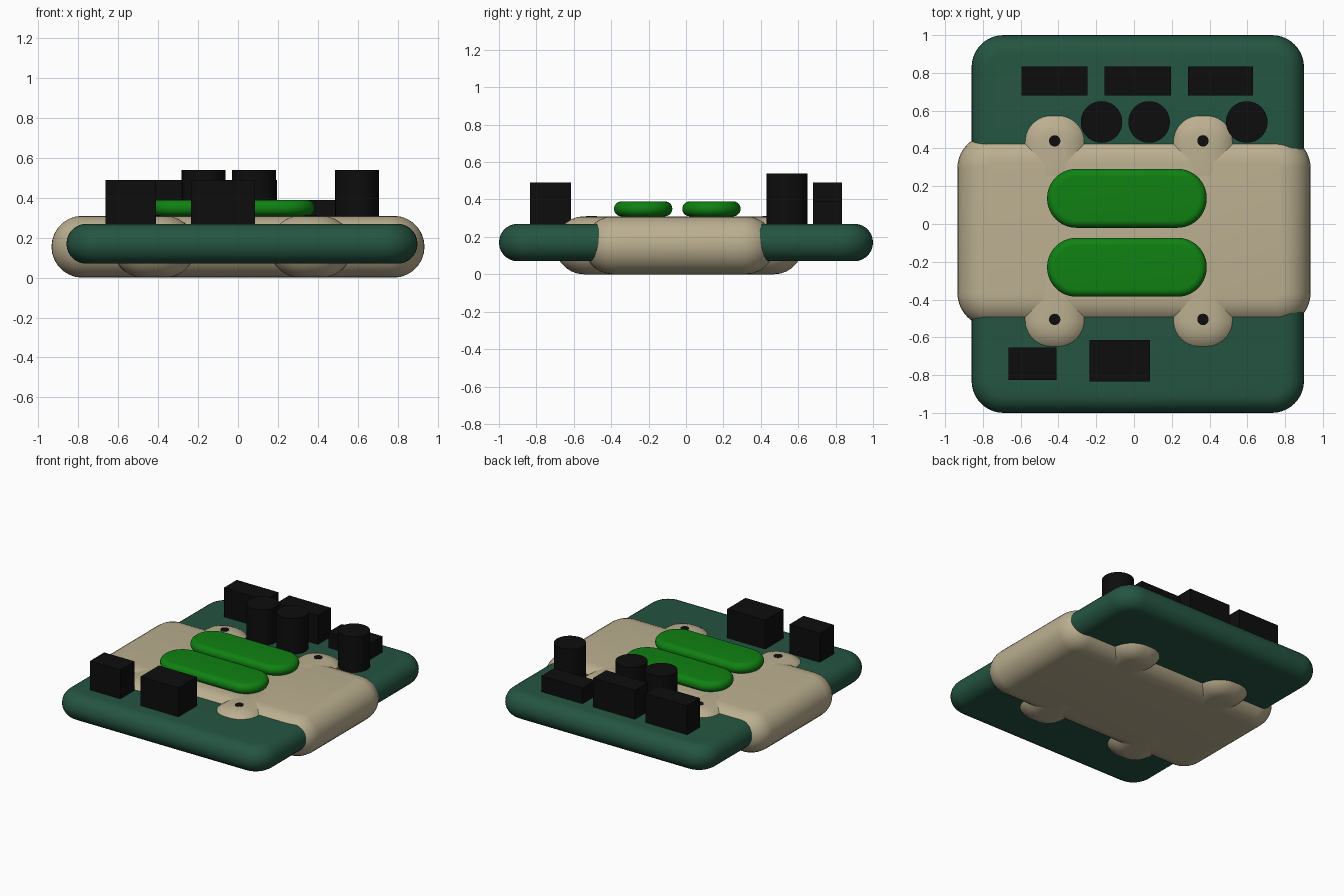
import bpy, bmesh
from math import sin, cos, pi

if "Cube" in bpy.data.objects:
    bpy.data.objects.remove(bpy.data.objects["Cube"])


def material(name, rgb):
    m = bpy.data.materials.new(name)
    m.diffuse_color = (*rgb, 1)
    m.use_nodes = True
    m.node_tree.nodes["Principled BSDF"].inputs["Base Color"].default_value = m.diffuse_color
    return m


BEIGE = material("beige", (0.50, 0.43, 0.28))
BOARD = material("dark_green", (0.018, 0.09, 0.053))
GREEN = material("bright_green", (0.005, 0.22, 0.006))
BLACK = material("black", (0.004, 0.004, 0.004))


def finish(bm, name, mat, smooth=True):
    bmesh.ops.recalc_face_normals(bm, faces=bm.faces[:])
    me = bpy.data.meshes.new(name)
    bm.to_mesh(me)
    bm.free()
    me.materials.append(mat)
    ob = bpy.data.objects.new(name, me)
    bpy.context.collection.objects.link(ob)
    if smooth:
        bpy.ops.object.select_all(action='DESELECT')
        ob.select_set(True)
        bpy.context.view_layer.objects.active = ob
        bpy.ops.object.shade_smooth_by_angle(angle=0.6)
    return ob


def slab(name, x0, x1, y0, y1, z0, z1, corner, mat, n=10, m=14):
    """Rounded rectangle whose rim is a full half-round."""
    bm = bmesh.new()
    r, zc = (z1 - z0) / 2, (z0 + z1) / 2
    centres = [(x1 - corner, y1 - corner), (x0 + corner, y1 - corner),
               (x0 + corner, y0 + corner), (x1 - corner, y0 + corner)]
    rings = []
    for i in range(m + 1):
        a = -pi / 2 + pi * i / m
        rad = corner - r + r * cos(a)
        rings.append([bm.verts.new((cx + rad * cos((q + k / n) * pi / 2),
                                    cy + rad * sin((q + k / n) * pi / 2),
                                    zc + r * sin(a)))
                      for q, (cx, cy) in enumerate(centres) for k in range(n + 1)])
    for lo, hi in zip(rings, rings[1:]):
        for k in range(len(lo)):
            j = (k + 1) % len(lo)
            bm.faces.new((lo[k], lo[j], hi[j], hi[k]))
    bm.faces.new(rings[0][::-1])
    bm.faces.new(rings[-1])
    return finish(bm, name, mat)


def box(name, x0, x1, y0, y1, z0, z1, mat):
    bm = bmesh.new()
    bmesh.ops.create_cube(bm, size=1)
    for v in bm.verts:
        v.co = ((x0 + x1) / 2 + v.co.x * (x1 - x0),
                (y0 + y1) / 2 + v.co.y * (y1 - y0),
                (z0 + z1) / 2 + v.co.z * (z1 - z0))
    return finish(bm, name, mat, False)


def cylinder(name, x, y, r, z0, z1, mat):
    bm = bmesh.new()
    bmesh.ops.create_cone(bm, cap_ends=True, segments=40, radius1=r, radius2=r, depth=z1 - z0)
    bmesh.ops.translate(bm, verts=bm.verts[:], vec=(x, y, (z0 + z1) / 2))
    return finish(bm, name, mat)


# circuit board and the casing clamped around its middle
slab("circuit_board", -0.86, 0.90, -1.0, 1.0, 0.07, 0.27, 0.17, BOARD)
slab("casing", -0.935, 0.935, -0.545, 0.475, 0, 0.31, 0.18, BEIGE)

# four mounting lugs with screw holes
for i, x in enumerate((-0.42, 0.365)):
    slab(f"back_lug_{i}", x - 0.208, x + 0.208, 0.1, 0.625, 0, 0.3102, 0.19, BEIGE)
    slab(f"front_lug_{i}", x - 0.208, x + 0.208, -0.70, -0.1, 0, 0.3102, 0.19, BEIGE)
    for side, y in (("back", 0.44), ("front", -0.505)):
        cylinder(f"{side}_screw_{i}", x, y, 0.03, 0.25, 0.313, BLACK)

# two raised pads on top
for i, y in enumerate((-0.385, -0.02)):
    slab(f"pad_{i}", -0.46, 0.385, y, y + 0.312, 0.31, 0.39, 0.155, GREEN, n=14)

# block components on the board
blocks = [(-0.595, -0.245, 0.68, 0.835, 0.49), (-0.155, 0.195, 0.68, 0.835, 0.49),
          (0.285, 0.63, 0.68, 0.835, 0.39), (-0.665, -0.41, -0.825, -0.655, 0.49),
          (-0.235, 0.085, -0.835, -0.615, 0.49)]
for i, (x0, x1, y0, y1, top) in enumerate(blocks):
    box(f"block_component_{i}", x0, x1, y0, y1, 0.24, top, BLACK)

# round components
for i, x in enumerate((-0.172, 0.08, 0.597)):
    cylinder(f"round_component_{i}", x, 0.54, 0.11, 0.22, 0.54, BLACK)
